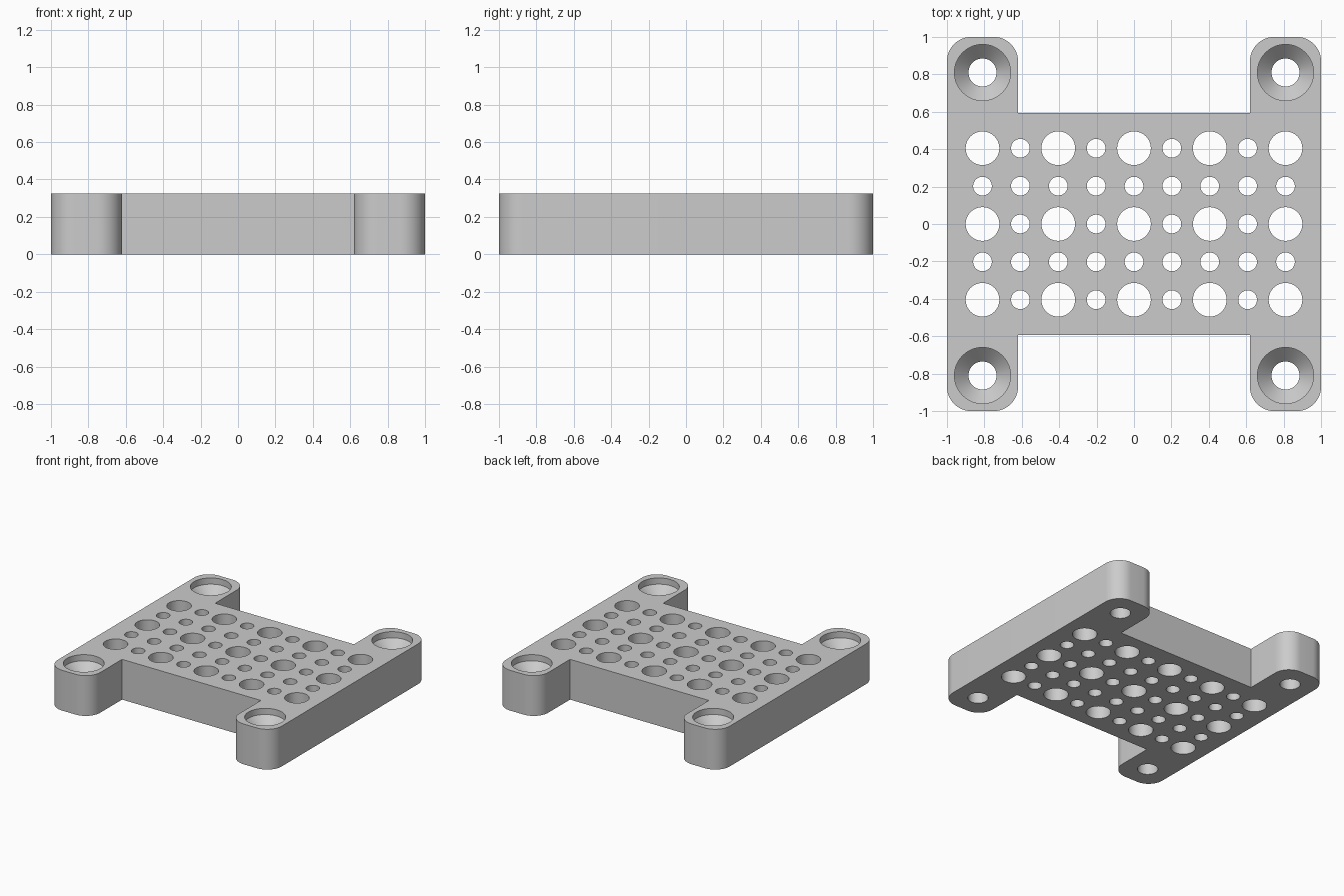
import bpy
import bmesh
from math import cos, sin, pi

cube = bpy.data.objects.get("Cube")
if cube:
    bpy.data.objects.remove(cube)

HEIGHT = 0.325
PITCH = 0.2025          # hole grid spacing
SCREW = 4 * PITCH       # screw hole offset from the centre

grey = bpy.data.materials.new("light grey")
grey.use_nodes = True
grey.diffuse_color = (0.6, 0.6, 0.6, 1)
grey.node_tree.nodes["Principled BSDF"].inputs["Base Color"].default_value = (0.6, 0.6, 0.6, 1)


def add_object(name, bm):
    bmesh.ops.recalc_face_normals(bm, faces=bm.faces)
    mesh = bpy.data.meshes.new(name)
    bm.to_mesh(mesh)
    bm.free()
    mesh.materials.append(grey)
    obj = bpy.data.objects.new(name, mesh)
    bpy.context.collection.objects.link(obj)
    return obj


def arc(cx, cy, radius, start, steps=12):
    return [(cx + radius * cos(start + pi / 2 * i / steps),
             cy + radius * sin(start + pi / 2 * i / steps)) for i in range(steps + 1)]


def lathe(bm, x, y, profile, segments=48):
    """Closed round solid from (radius, z) pairs, bottom to top."""
    rings = [[bm.verts.new((x + r * cos(2 * pi * i / segments),
                            y + r * sin(2 * pi * i / segments), z))
              for i in range(segments)] for r, z in profile]
    for low, high in zip(rings, rings[1:]):
        for i in range(segments):
            j = (i + 1) % segments
            bm.faces.new((low[i], low[j], high[j], high[i]))
    bm.faces.new(rings[0][::-1])
    bm.faces.new(rings[-1])


# Plate outline: one quarter with a rounded tab, mirrored to the rest
R = 0.13
quarter = arc(1 - R, 1 - R, R, 0) + arc(0.62 + R, 1 - R, R, pi / 2) + [(0.62, 0.593)]
left_half = [(x, -y) for x, y in reversed(quarter)] + quarter
outline = left_half + [(-x, y) for x, y in reversed(left_half)]

bm = bmesh.new()
base = bm.faces.new([bm.verts.new((x, y, 0)) for x, y in outline])
top = bmesh.ops.extrude_face_region(bm, geom=[base])["geom"]
bmesh.ops.translate(bm, vec=(0, 0, HEIGHT),
                    verts=[v for v in top if isinstance(v, bmesh.types.BMVert)])
plate = add_object("mounting_plate", bm)

# Cutters: grid of large and small through holes
bm = bmesh.new()
for row in range(-2, 3):
    for col in range(-4, 5):
        radius = 0.09 if row % 2 == 0 and col % 2 == 0 else 0.05
        lathe(bm, col * PITCH, row * PITCH, [(radius, -0.1), (radius, HEIGHT + 0.1)])

# Cutters: recessed countersunk screw holes in the tabs
for sx in (-1, 1):
    for sy in (-1, 1):
        lathe(bm, sx * SCREW, sy * SCREW,
              [(0.075, -0.1), (0.075, HEIGHT - 0.125), (0.15, HEIGHT - 0.05),
               (0.15, HEIGHT + 0.1)])
cutter = add_object("hole_cutter", bm)
cutter.hide_render = True

# Cut the holes, then drop the helper
cut = plate.modifiers.new("holes", 'BOOLEAN')
cut.operation = 'DIFFERENCE'
cut.solver = 'EXACT'
cut.object = cutter
bpy.context.view_layer.objects.active = plate
bpy.ops.object.select_all(action='DESELECT')
plate.select_set(True)
bpy.ops.object.modifier_apply(modifier=cut.name)
bpy.data.objects.remove(cutter)
bpy.ops.object.shade_smooth_by_angle(angle=pi / 6)
